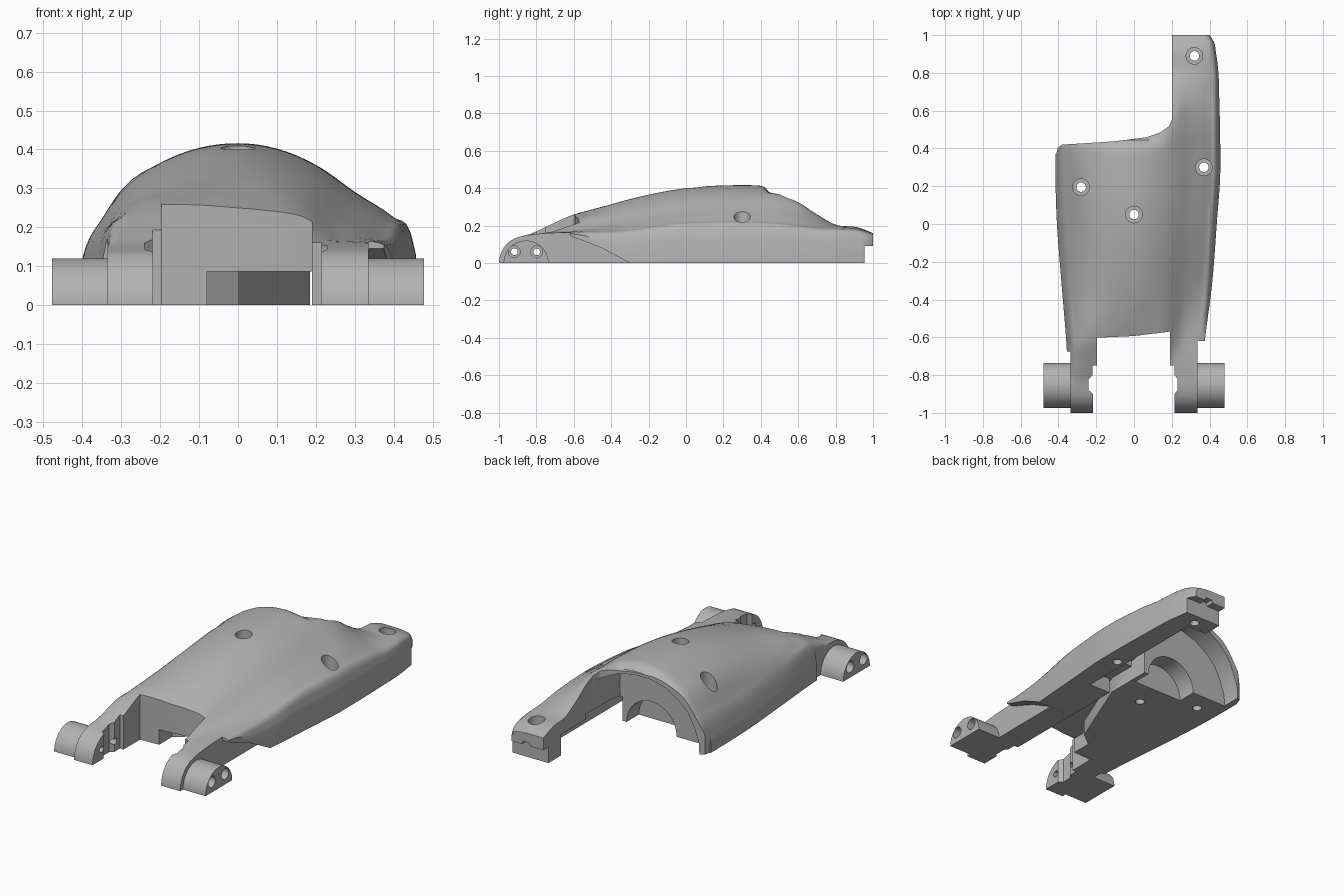
import bpy, bmesh, math

if "Cube" in bpy.data.objects:
    bpy.data.objects.remove(bpy.data.objects["Cube"])

grey = bpy.data.materials.new("mid grey")
grey.diffuse_color = (0.45, 0.45, 0.45, 1)
grey.use_nodes = True
grey.node_tree.nodes["Principled BSDF"].inputs["Base Color"].default_value = grey.diffuse_color


def finish(bm, name):
    bmesh.ops.recalc_face_normals(bm, faces=bm.faces[:])
    me = bpy.data.meshes.new(name)
    bm.to_mesh(me)
    bm.free()
    me.materials.append(grey)
    ob = bpy.data.objects.new(name, me)
    bpy.context.collection.objects.link(ob)
    return ob


def prism(name, pts, axis, a, b):
    """Extrude a 2D outline along an axis from a to b."""
    def place(p, t):
        return {'x': (t, p[0], p[1]), 'y': (p[0], t, p[1]), 'z': (p[0], p[1], t)}[axis]
    bm = bmesh.new()
    lo = [bm.verts.new(place(p, a)) for p in pts]
    hi = [bm.verts.new(place(p, b)) for p in pts]
    n = len(pts)
    bm.faces.new(lo)
    bm.faces.new(hi)
    for i in range(n):
        bm.faces.new((lo[i], lo[(i + 1) % n], hi[(i + 1) % n], hi[i]))
    return finish(bm, name)


def arc(cx, cy, r, start=0, end=360, n=32):
    full = end - start == 360
    steps = n if full else n + 1
    return [(cx + r * math.cos(math.radians(start + (end - start) * i / n)),
             cy + r * math.sin(math.radians(start + (end - start) * i / n))) for i in range(steps)]


def boolean(ob, cutter, op='DIFFERENCE', keep=False):
    m = ob.modifiers.new("cut", 'BOOLEAN')
    m.operation, m.object, m.solver = op, cutter, 'EXACT'
    bpy.context.view_layer.objects.active = ob
    bpy.ops.object.modifier_apply(modifier=m.name)
    if not keep:
        bpy.data.objects.remove(cutter)


def curve(keys, vals, t):
    """Smooth interpolation through key values without overshoot at peaks."""
    n = len(keys)
    t = min(max(t, keys[0]), keys[-1])
    i = max(k for k in range(n - 1) if keys[k] <= t)
    w = [keys[k + 1] - keys[k] for k in range(n - 1)]
    d = [(vals[k + 1] - vals[k]) / w[k] for k in range(n - 1)]

    def slope(k):
        if k == 0 or k == n - 1:
            return d[0] if k == 0 else d[-1]
        if d[k - 1] * d[k] <= 0:
            return 0
        m = (d[k - 1] * w[k] + d[k] * w[k - 1]) / (w[k - 1] + w[k])
        lim = 3 * min(abs(d[k - 1]), abs(d[k]))
        return max(-lim, min(lim, m))
    h = w[i]
    s = (t - keys[i]) / h
    return (vals[i] * (1 + 2 * s) * (1 - s) ** 2 + slope(i) * h * s * (1 - s) ** 2
            + vals[i + 1] * s * s * (3 - 2 * s) + slope(i + 1) * h * s * s * (s - 1))


# Cross-section heights at fixed widths, for stations along the length
XS = [-.415, -.39, -.35, -.3, -.2, -.1, 0, .1, .2, .3, .4, .44, .455]
ROWS = {
    -1.0: [.14] * 13,
    -.86: [.148] * 13,
    -.74: [.09, .17, .19, .195, .198, .198, .195, .19, .165, .162, .16, .16, .155],
    -.62: [.08, .18, .225, .243, .252, .248, .24, .23, .212, .172, .165, .16, .155],
    -.35: [.07, .155, .22, .264, .308, .325, .328, .315, .28, .22, .175, .155, .11],
    0: [.05, .14, .21, .28, .352, .389, .40, .385, .345, .28, .22, .19, .13],
    .3: [.06, .15, .22, .295, .365, .404, .416, .402, .36, .29, .225, .19, .13],
    .45: [.06, .15, .22, .29, .36, .395, .408, .395, .36, .29, .22, .185, .13],
    .6: [.325] * 9 + [.265, .205, .18, .13],
    .7: [.26] * 9 + [.23, .19, .17, .12],
    .8: [.205] * 9 + [.2, .185, .17, .12],
    .92: [.19] * 9 + [.187, .178, .165, .12],
    1.0: [.16] * 9 + [.16, .155, .145, .12],
}
EDGE_Y = [-1, -.68, -.3, 0, .3, .6, .9, .97, 1]
LEFT = [-.345, -.355, -.385, -.408, -.416, -.416, -.416, -.416, -.416]
RIGHT = [.345, .368, .415, .438, .457, .453, .435, .42, .40]
YK = sorted(ROWS)


def section(y):
    row = [curve(YK, [ROWS[k][i] for k in YK], y) for i in range(13)]
    l, r = curve(EDGE_Y, LEFT, y), curve(EDGE_Y, RIGHT, y)
    # rounded fork ends
    cap = math.sqrt(max(.145 ** 2 - (y + .855) ** 2, 1e-5)) if y < -.855 else 9
    # rolled rear lip of the wide part
    t = min(max((y - .385) / .055, 0), 1)
    lip = .03 * (1 - math.sqrt(1 - t * t))
    ring = [(l, y, 0)]
    for i in range(12):
        for s in range(4 if i < 11 else 5):
            x = XS[i] + (XS[i + 1] - XS[i]) * s / 4
            z = min(curve(XS, row, x), cap) - lip * min(max((.17 - x) / .1, 0), 1)
            ring.append((x * (l / -.415 if x < 0 else r / .455), y, z))
    return ring + [(r, y, 0)]


# Main shell, lofted along the length
ys = [-.855 - .145 * math.cos(math.radians(a)) for a in range(0, 90, 9)]
ys += [-.855 + 1.855 * i / 110 for i in range(111)]
bm = bmesh.new()
rings = [[bm.verts.new(p) for p in section(y)] for y in ys]
for a, b in zip(rings, rings[1:]):
    for i in range(len(a)):
        j = (i + 1) % len(a)
        bm.faces.new((a[i], a[j], b[j], b[i]))
bm.faces.new(rings[0])
bm.faces.new(rings[-1])
body = finish(bm, "shell_body")

# Plan outline: fork, curved rear edge and single rear arm
outline = [(-.335, -1.1), (-.218, -1.1), (-.218, -.9), (-.24, -.88), (-.24, -.82), (-.22, -.8),
           (-.22, -.75), (-.197, -.75), (-.197, -.602), (0, -.593), (.19, -.57), (.19, -.75),
           (.215, -.75), (.215, -.8), (.23, -.82), (.23, -.88), (.215, -.9), (.215, -1.1),
           (.335, -1.1), (.335, -.62), (.6, -.62), (.6, 1.1), (.2, 1.1), (.2, .55), (.185, .517),
           (.14, .485), (.07, .46), (-.1, .438), (-.38, .42), (-.403, .405), (-.412, .37),
           (-.6, .37), (-.6, -.675), (-.335, -.675)]
boolean(body, prism("plan", outline, 'z', -.1, .6), 'INTERSECT')

# Arched rear cavity with a smaller half-round recess in its end wall
cavity = [(-.38, -.05), (-.376, .06), (-.35, .14), (-.31, .22), (-.25, .28), (-.17, .33),
          (-.08, .357), (0, .363), (.1, .352), (.199, .315), (.199, -.05)]
boolean(body, prism("cavity", cavity, 'y', .31, .8))
boolean(body, prism("recess", arc(0, 0, .158), 'y', .2, .35))

# Tapering pocket under the front edge
pocket = [(-.08, -.8), (-.08, -.48), (0, -.42), (.19, .05), (.19, -.8)]
boolean(body, prism("pocket", pocket, 'z', -.05, .087))

# Long groove hollowing the underside of the rear arm
groove = [(.02, -.05), (.02, .087), (.2, .087), (.2, .12), (.4, .15), (.62, .15), (.62, .12),
          (.84, .12), (.84, -.05)]
boolean(body, prism("groove", groove, 'x', .185, .325))

# Undercut beside the right fork, step and notch under the rear arm tip
undercut = [(-.8, -.05), (-.3, -.05), (-.3, 0), (-.45, .08), (-.62, .145), (-.8, .145)]
boolean(body, prism("undercut", undercut, 'x', .336, .6))
boolean(body, prism("tip_step", [(.955, -.05), (1.1, -.05), (1.1, .09), (.955, .09)], 'x', .1, .6))
boolean(body, prism("tip_notch", [(.28, .07), (.34, .07), (.33, .108), (.29, .108)], 'y', .955, 1.1))

# Counterbored screw holes
for x, y, seat in ((.32, .89, .13), (.37, .3, .15), (-.28, .195, .22), (0, .05, .33)):
    boolean(body, prism("hole", arc(x, y, .025), 'z', -.1, .6))
    boolean(body, prism("bore", arc(x, y, .044), 'z', seat, .6))

# Half-round pivot pegs on both sides
pegs = [prism(side + "_pivot_peg", arc(-.855, 0, .12, 0, 180), 'x', s * .332, s * .478)
        for side, s in (("left", -1), ("right", 1))]

# Counterbored cross holes through pegs and fork
for y in (-.918, -.798):
    pin = prism("pin_hole", arc(y, .06, .018, n=24), 'x', -.6, .6)
    for ob in [body] + pegs:
        boolean(ob, pin, keep=True)
    bpy.data.objects.remove(pin)
    for peg, s in zip(pegs, (-1, 1)):
        boolean(peg, prism("pin_bore", arc(y, .06, .032, n=24), 'x', s * .38, s * .6))

# Smooth curved skin, sharp machined edges
for ob in [body] + pegs:
    bpy.ops.object.select_all(action='DESELECT')
    ob.select_set(True)
    bpy.context.view_layer.objects.active = ob
    bpy.ops.object.shade_smooth_by_angle(angle=math.radians(30))
